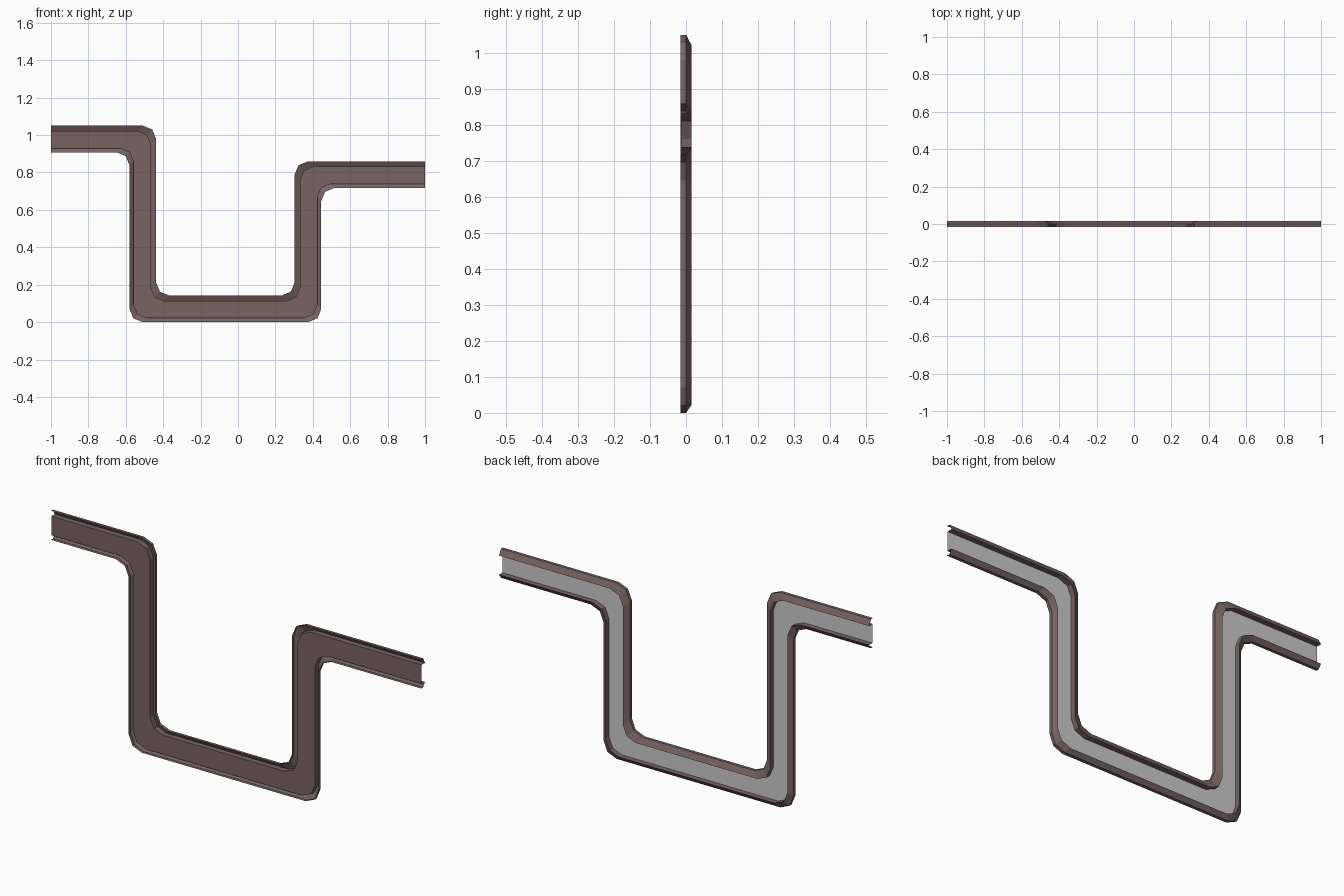
import bpy, bmesh
from mathutils import Vector

if "Cube" in bpy.data.objects:
    bpy.data.objects.remove(bpy.data.objects["Cube"])

HALF, BEVEL = 0.071, 0.07
# sharp centre line of the bent rail, in (x, z)
PATH = [Vector(p) for p in [(-1, 0.979), (-0.509, 0.979), (-0.509, HALF),
                            (0.374, HALF), (0.374, 0.788), (1, 0.788)]]


def rail_line(offset):
    """Path shifted sideways with mitred corners, each corner cut by a 2-segment bevel."""
    dirs = [(b - a).normalized() for a, b in zip(PATH, PATH[1:])]
    norms = [Vector((-d.y, d.x)) for d in dirs]
    line = [PATH[0] + norms[0] * offset]
    for i in range(1, len(PATH) - 1):
        corner = PATH[i] + (norms[i - 1] + norms[i]) * offset
        k = BEVEL * (1 - 0.5 ** 0.5)
        line += [corner - dirs[i - 1] * BEVEL,
                 corner + (dirs[i] - dirs[i - 1]) * k,
                 corner + dirs[i] * BEVEL]
    line.append(PATH[-1] + norms[-1] * offset)
    return line


def sweep(name, profile, color=None):
    """Skin an open (offset, y) profile along the rail."""
    bm = bmesh.new()
    rows = [[bm.verts.new((p.x, y, p.y)) for p in rail_line(o)] for o, y in profile]
    for a, b in zip(rows, rows[1:]):
        for i in range(len(a) - 1):
            bm.faces.new((a[i], a[i + 1], b[i + 1], b[i]))
    mesh = bpy.data.meshes.new(name)
    bm.to_mesh(mesh)
    bm.free()
    obj = bpy.data.objects.new(name, mesh)
    bpy.context.collection.objects.link(obj)
    if color:
        mat = bpy.data.materials.new(name + "_paint")
        mat.diffuse_color = color
        mat.use_nodes = True
        mat.node_tree.nodes["Principled BSDF"].inputs["Base Color"].default_value = mat.diffuse_color
        mesh.materials.append(mat)
    return obj


# brown channel: outer lip, sloped back, return wall, front web, mirrored edge
WEB = -0.012
sweep("rail_channel", [(-HALF, -0.015), (-HALF, 0), (-0.05, 0.015), (-0.05, WEB),
                       (0.043, WEB), (0.043, 0.015), (HALF, 0), (HALF, -0.015)][::-1],
      (0.19, 0.125, 0.125, 1))

# grey lining on the back of the web
sweep("back_lining", [(-0.05, WEB + 0.001), (0.043, WEB + 0.001)])
